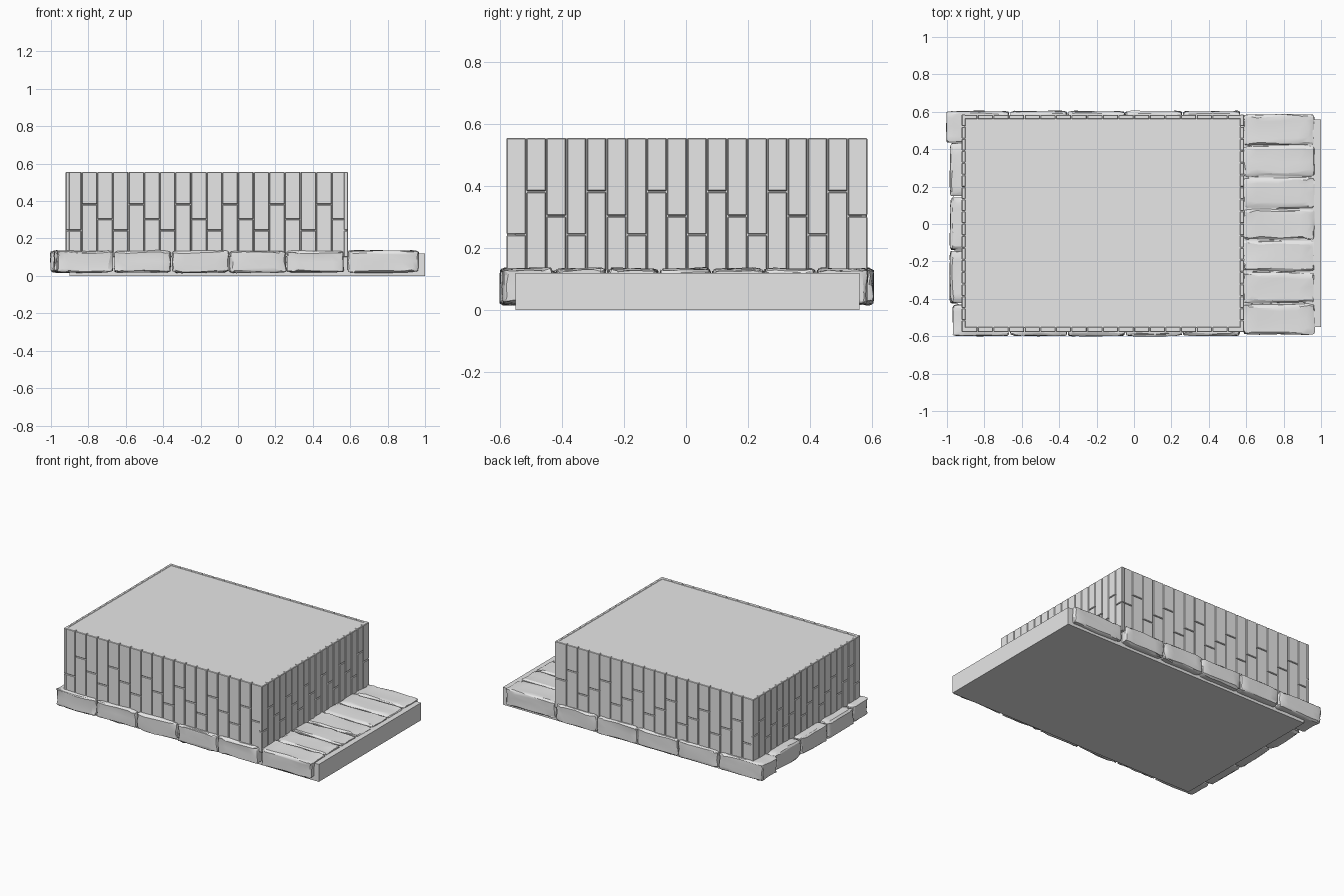
import bpy, bmesh, random
from mathutils import Vector, Matrix, noise

cube = bpy.data.objects.get("Cube")
if cube:
    bpy.data.objects.remove(cube, do_unlink=True)

stone_grey = bpy.data.materials.new("light_grey")
stone_grey.use_nodes = True
GREY = (0.8, 0.8, 0.8, 1)
stone_grey.diffuse_color = GREY
stone_grey.node_tree.nodes["Principled BSDF"].inputs["Base Color"].default_value = GREY


def finish(name, bm):
    bmesh.ops.recalc_face_normals(bm, faces=bm.faces)
    mesh = bpy.data.meshes.new(name)
    bm.to_mesh(mesh)
    bm.free()
    mesh.materials.append(stone_grey)
    obj = bpy.data.objects.new(name, mesh)
    bpy.context.collection.objects.link(obj)
    return obj


def add_box(bm, lo, hi):
    lo, hi = Vector(lo), Vector(hi)
    matrix = Matrix.Translation((lo + hi) / 2) @ Matrix.Diagonal((*(hi - lo), 1))
    return bmesh.ops.create_cube(bm, size=1, matrix=matrix)["verts"]


def box(name, lo, hi):
    bm = bmesh.new()
    add_box(bm, lo, hi)
    return finish(name, bm)


def stone(name, lo, hi, seed):
    """Rough-hewn block: gridded box with worn edges and uneven faces."""
    lo, hi = Vector(lo), Vector(hi)
    centre, half = (lo + hi) / 2, (hi - lo) / 2
    bm = bmesh.new()
    bmesh.ops.create_cube(bm, size=2)
    bmesh.ops.subdivide_edges(bm, edges=bm.edges[:], cuts=5, use_grid_fill=True)
    rng = random.Random(seed)
    for v in bm.verts:
        outer = [abs(c) > 0.99 for c in v.co]
        p = Vector()
        for i, c in enumerate(v.co):
            sign = 1 if c > 0 else -1
            offset = sign * abs(c) ** 0.5 * half[i]
            if outer[i]:
                wear = rng.uniform(0.003, 0.011) if sum(outer) > 1 else rng.uniform(0, 0.003)
                offset -= sign * wear
            elif sum(outer) == 1:
                offset += rng.uniform(-0.08, 0.08) * half[i]
            p[i] = centre[i] + offset
        wave = noise.noise_vector(p * 9 + Vector((seed, 0, 0))) * 0.005
        v.co = p + wave
    obj = finish(name, bm)
    bpy.ops.object.select_all(action='DESELECT')
    obj.select_set(True)
    bpy.context.view_layer.objects.active = obj
    bpy.ops.object.shade_smooth_by_angle(angle=0.4)
    return obj


def plank_wall(name, axis, start, end, depth, count=18):
    """Row of upright planks, each cut once at one of three staggered heights."""
    joints = (0.243, 0.382, 0.303)
    gap = 0.0015
    step = (end - start) / count
    bm = bmesh.new()
    for i in range(count):
        a, b = start + i * step + gap, start + (i + 1) * step - gap
        joint = joints[i % 3]
        for z0, z1 in ((0.1, joint - gap), (joint + gap, 0.555)):
            if axis == "x":
                add_box(bm, (a, depth[0], z0), (b, depth[1], z1))
            else:
                add_box(bm, (depth[0], a, z0), (depth[1], b, z1))
    obj = finish(name, bm)
    bevel = obj.modifiers.new("soft_edges", 'BEVEL')
    bevel.width = 0.003
    bevel.segments = 1


# Foundation slab and solid core
box("foundation_slab", (-0.9, -0.55, 0), (1, 0.56, 0.12))
box("core_block", (-0.905, -0.555, 0.11), (0.572, 0.565, 0.553))

# Plank cladding on four sides
plank_wall("front_planks", "x", -0.92, 0.585, (-0.577, -0.55))
plank_wall("back_planks", "x", -0.92, 0.585, (0.56, 0.583))
plank_wall("left_planks", "y", -0.58, 0.586, (0.566, 0.588))
plank_wall("right_planks", "y", -0.58, 0.586, (-0.921, -0.9))

# Kerb stones along the front and back
Z0, Z1 = 0.017, 0.136
pitch = 0.308
for i in range(5):
    x0 = -0.97 + i * pitch
    x1 = x0 + pitch - 0.004
    stone(f"front_kerb_stone_{i + 1}", (x0, -0.6, Z0), (x1, -0.43, Z1), i + 1)
    back_x0 = -1.003 if i == 0 else x0
    stone(f"back_kerb_stone_{i + 1}", (back_x0, 0.435, Z0), (x1, 0.605, Z1), i + 11)

# Kerb stones along the short end
for i in range(3):
    y0 = -0.425 + i * 0.287
    stone(f"end_kerb_stone_{i + 1}", (-0.985, y0, Z0), (-0.83, y0 + 0.283, Z1), i + 21)

# Stepping stones across the terrace
pitch = 1.182 / 7
for i in range(7):
    y0 = -0.592 + i * pitch
    stone(f"terrace_stone_{i + 1}", (0.585, y0, Z0), (0.965, y0 + pitch - 0.003, Z1), i + 31)
